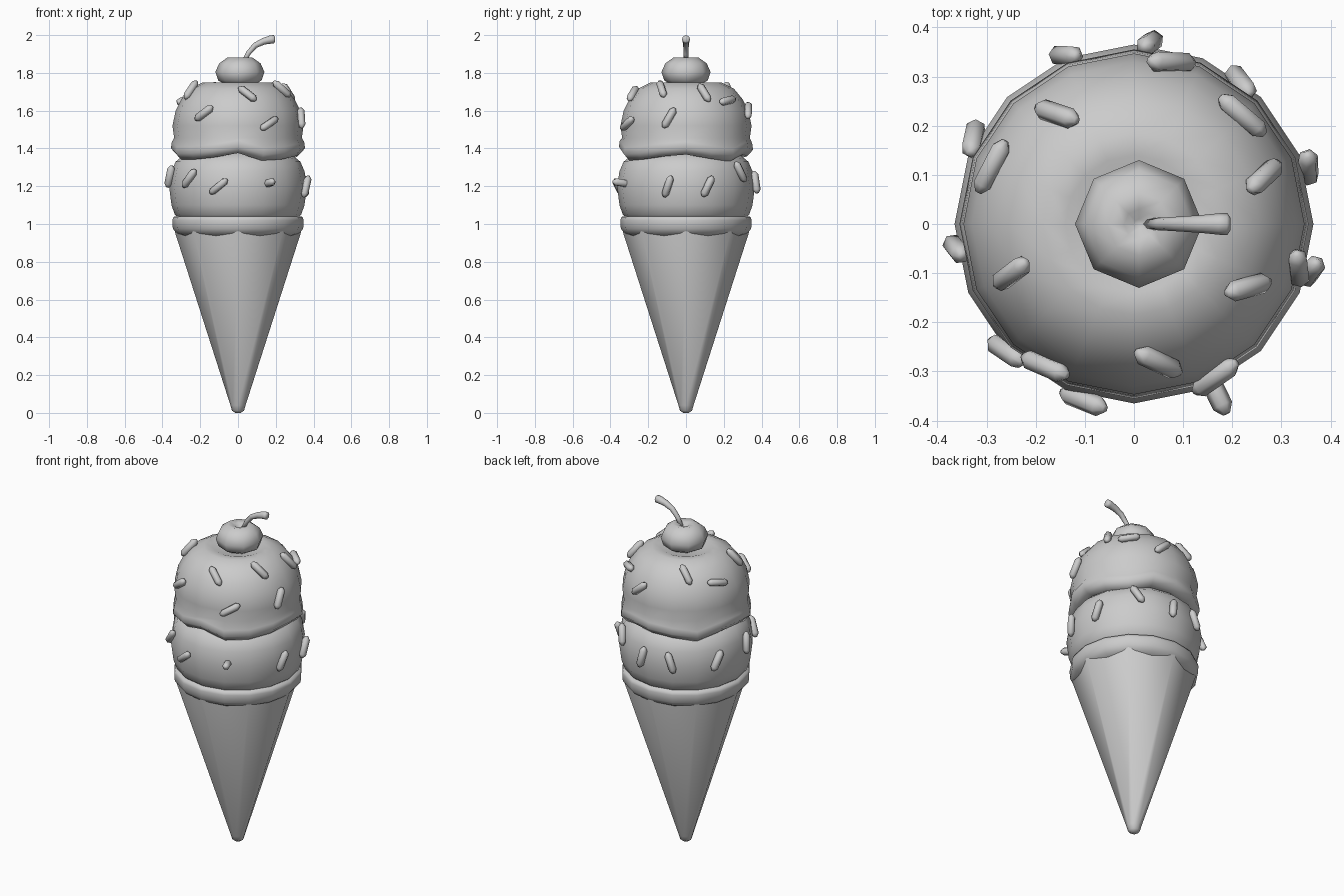
import bpy, math
from math import sin, cos, pi, radians
from mathutils import Vector, Matrix

cube = bpy.data.objects.get("Cube")
if cube:
    bpy.data.objects.remove(cube)

grey = bpy.data.materials.new("plain_grey")
grey.use_nodes = True
grey.diffuse_color = (0.6, 0.6, 0.6, 1)
grey.node_tree.nodes["Principled BSDF"].inputs["Base Color"].default_value = (0.6, 0.6, 0.6, 1)


def add_object(name, verts, faces):
    mesh = bpy.data.meshes.new(name)
    mesh.from_pydata(verts, [], faces)
    mesh.materials.append(grey)
    mesh.shade_smooth()
    obj = bpy.data.objects.new(name, mesh)
    bpy.context.collection.objects.link(obj)
    return obj


def lathe(name, profile, sides, shift=lambda i, a: 0.0):
    """Spin (radius, height) rings from bottom to top, capping both ends."""
    verts, faces = [], []
    for i, (r, z) in enumerate(profile):
        for k in range(sides):
            a = 2 * pi * k / sides
            verts.append((r * cos(a), r * sin(a), z + shift(i, a)))
    for i in range(len(profile) - 1):
        for k in range(sides):
            n = (k + 1) % sides
            a, b = i * sides, (i + 1) * sides
            faces.append((a + k, a + n, b + n, b + k))
    faces.append(tuple(reversed(range(sides))))
    faces.append(tuple(range(len(verts) - sides, len(verts))))
    return add_object(name, verts, faces)


# Wafer cone and its rolled rim
lathe("cone", [(0.015, 0), (0.032, 0.012), (0.04, 0.04), (0.335, 0.96), (0.33, 1.0)], 8)
lathe("cone_rim", [(0.29, 0.93), (0.325, 0.95), (0.345, 0.975), (0.348, 1.02),
                   (0.342, 1.038), (0.3, 1.045)], 16)

# Scoops, the upper one with a wavy skirt
lower = [(0.3, 1.02), (0.335, 1.05), (0.352, 1.1), (0.365, 1.2), (0.352, 1.28),
         (0.33, 1.33), (0.27, 1.38)]
upper = [(0.27, 1.355), (0.325, 1.352), (0.355, 1.385), (0.35, 1.42), (0.338, 1.455),
         (0.347, 1.52), (0.33, 1.6), (0.3, 1.66), (0.255, 1.715), (0.185, 1.75),
         (0.14, 1.75), (0.1, 1.735)]


def skirt_wave(i, a):
    return (0.018 * cos(4 * a + 0.5) + 0.008 * sin(7 * a)) if i < 4 else 0.0


lathe("lower_scoop", lower, 16)
lathe("upper_scoop", upper, 16, skirt_wave)

# Cherry with a dimple, and its bent stem
cherry = lathe("cherry", [(0.07, 1.735), (0.115, 1.76), (0.13, 1.805), (0.11, 1.85),
                          (0.065, 1.882), (0.03, 1.875), (0.01, 1.86)], 8)
cherry.location.x = 0.01

path = [(0.03, 1.855, 0.012), (0.055, 1.905, 0.013), (0.09, 1.945, 0.015),
        (0.135, 1.967, 0.018), (0.175, 1.977, 0.022), (0.19, 1.978, 0.022), (0.196, 1.978, 0.013)]
stem_verts, stem_faces, ring = [], [], 8
for i, (x, z, r) in enumerate(path):
    before, after = path[max(i - 1, 0)], path[min(i + 1, len(path) - 1)]
    along = Vector((after[0] - before[0], 0, after[1] - before[1])).normalized()
    side = Vector((0, 1, 0))
    out = along.cross(side)
    for k in range(ring):
        a = 2 * pi * k / ring
        stem_verts.append(Vector((x, 0, z)) + r * (cos(a) * out + sin(a) * side))
for i in range(len(path) - 1):
    for k in range(ring):
        n = (k + 1) % ring
        a, b = i * ring, (i + 1) * ring
        stem_faces.append((a + k, a + n, b + n, b + k))
stem_faces.append(tuple(reversed(range(ring))))
stem_faces.append(tuple(range(len(stem_verts) - ring, len(stem_verts))))
add_object("cherry_stem", stem_verts, stem_faces)


# Sprinkles lying on the scoops
def surface(profile, z):
    for (r0, z0), (r1, z1) in zip(profile, profile[1:]):
        if z0 <= z <= z1 and z1 > z0:
            return r0 + (r1 - r0) * (z - z0) / (z1 - z0), Vector((r1 - r0, z1 - z0)).normalized()


def sprinkle(name, profile, angle, z, spin):
    a = radians(angle)
    radius, slope = surface(profile, z)
    radial = Vector((cos(a), sin(a), 0))
    around = Vector((-sin(a), cos(a), 0))
    up = radial * slope.x + Vector((0, 0, slope.y))
    normal = around.cross(up)
    if spin is None:
        axis, side = normal, around
    else:
        axis = around * cos(radians(spin)) + up * sin(radians(spin))
        side = normal
    obj = lathe(name, [(0.008, -0.06), (0.021, -0.042), (0.021, 0.042), (0.008, 0.06)], 6)
    frame = Matrix((side, axis.cross(side), axis)).transposed().to_4x4()
    place = radial * radius + Vector((0, 0, z)) + normal * 0.008
    obj.matrix_world = Matrix.Translation(place) @ frame


# Each entry: angle around, height, spin on the surface (None points outward)
on_upper = [(125, 1.7, 115), (77, 1.6, 42), (45, 1.65, 10), (20, 1.69, 105),
            (-29, 1.71, -58), (-80, 1.685, -48), (-122, 1.585, 36), (202, 1.705, 100),
            (158, 1.65, 168), (-62, 1.53, 30), (-15, 1.56, 62)]
on_lower = [(112, 1.22, 110), (152, 1.22, 60), (188, 1.25, 75), (225, 1.24, 50),
            (254, 1.2, 38), (296, 1.215, None), (-15, 1.2, 70), (18, 1.2, 65),
            (53, 1.275, -60), (85, 1.22, 80)]
for label, profile, spots in (("upper", upper, on_upper), ("lower", lower, on_lower)):
    for spot in spots:
        sprinkle(label + "_sprinkle", profile, *spot)
